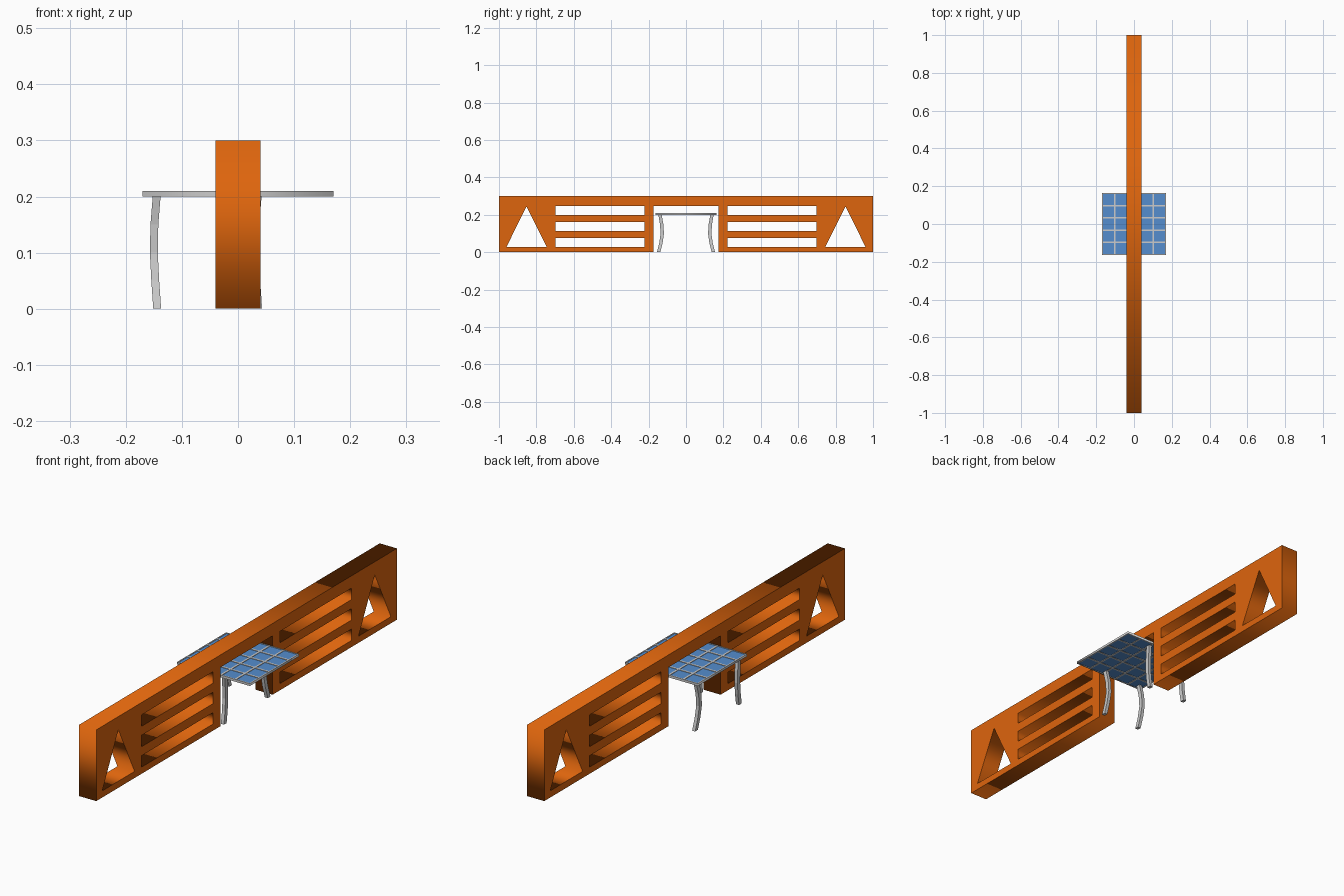
import bpy
from math import pi
from mathutils import Matrix

if "Cube" in bpy.data.objects:
    bpy.data.objects.remove(bpy.data.objects["Cube"])


def material(name, rgb):
    m = bpy.data.materials.new(name)
    m.diffuse_color = (*rgb, 1)
    m.use_nodes = True
    m.node_tree.nodes["Principled BSDF"].inputs["Base Color"].default_value = m.diffuse_color
    return m


def rect(x0, x1, y0, y1):
    return [(x0, y0), (x1, y0), (x1, y1), (x0, y1)]


def plate(name, loops, thickness, matrix, mat=None):
    """Flat outline with holes, thickened evenly both ways."""
    cu = bpy.data.curves.new(name, 'CURVE')
    cu.dimensions = '2D'
    cu.fill_mode = 'BOTH'
    cu.extrude = thickness / 2
    for pts in loops:
        s = cu.splines.new('POLY')
        s.points.add(len(pts) - 1)
        for p, (x, y) in zip(s.points, pts):
            p.co = (x, y, 0, 1)
        s.use_cyclic_u = True
    ob = bpy.data.objects.new(name, cu)
    bpy.context.collection.objects.link(ob)
    ob.matrix_world = matrix
    if mat:
        cu.materials.append(mat)
    bpy.ops.object.select_all(action='DESELECT')
    ob.select_set(True)
    bpy.context.view_layer.objects.active = ob
    bpy.ops.object.convert(target='MESH')
    return bpy.context.object


orange = material("orange_paint", (0.73, 0.13, 0.004))
blue = material("blue_tile", (0.09, 0.27, 0.62))

# Barrier wall: outline with the central opening, slots and triangles
H, GAP = 0.3, 0.173
wall = [[(-1, 0), (-GAP, 0), (-GAP, 0.248), (GAP, 0.248),
         (GAP, 0), (1, 0), (1, H), (-1, H)]]
for s in (-1, 1):
    wall.append([(s * 0.745, 0.028), (s * 0.96, 0.028), (s * 0.853, 0.245)])
    for i in range(3):
        z = 0.028 + i * 0.086
        wall.append(rect(s * 0.222, s * 0.698, z, z + 0.048))
upright = Matrix.Rotation(pi / 2, 4, 'Z') @ Matrix.Rotation(pi / 2, 4, 'X')
plate("barrier_wall", wall, 0.08, upright, orange)

# Table frame: five by five lattice
HX, HY, N, BAR = 0.17, 0.164, 5, 0.008
px, py = (2 * HX - 0.002) / N, (2 * HY - 0.002) / N
frame = [rect(-HX, HX, -HY, HY)]
for i in range(N):
    for j in range(N):
        x, y = (i - 2) * px, (j - 2) * py
        frame.append(rect(x - px / 2 + BAR / 2, x + px / 2 - BAR / 2,
                          y - py / 2 + BAR / 2, y + py / 2 - BAR / 2))
plate("table_frame", frame, 0.01, Matrix.Translation((0, 0, 0.205)))

# Blue panel set into the lattice
plate("table_tiles", [rect(-HX + 0.002, HX - 0.002, -HY + 0.002, HY - 0.002)],
      0.006, Matrix.Translation((0, 0, 0.205)), blue)

# Curved legs: a square section lofted along a bent path
PATH = [(0.0, 0.000, 0.146), (0.05, -0.0035, 0.134), (0.10, -0.006, 0.127),
        (0.15, -0.005, 0.130), (0.20, -0.001, 0.139)]
W, D = 0.007, 0.009


def leg(name, x, side):
    verts, faces = [], []
    for z, dx, y in PATH:
        for a, b in rect(-W, W, -D, D):
            verts.append((x + dx + a, side * y + side * b, z))
    for k in range(len(PATH) - 1):
        for i in range(4):
            j = (i + 1) % 4
            faces.append((4 * k + i, 4 * k + j, 4 * k + 4 + j, 4 * k + 4 + i))
    n = len(verts)
    faces += [(3, 2, 1, 0), (n - 4, n - 3, n - 2, n - 1)]
    if side < 0:
        faces = [f[::-1] for f in faces]
    me = bpy.data.meshes.new(name)
    me.from_pydata(verts, [], faces)
    bpy.context.collection.objects.link(bpy.data.objects.new(name, me))


for xn, x in (("left", -0.144), ("right", 0.036)):
    for yn, side in (("front", -1), ("back", 1)):
        leg(f"{yn}_{xn}_leg", x, side)
